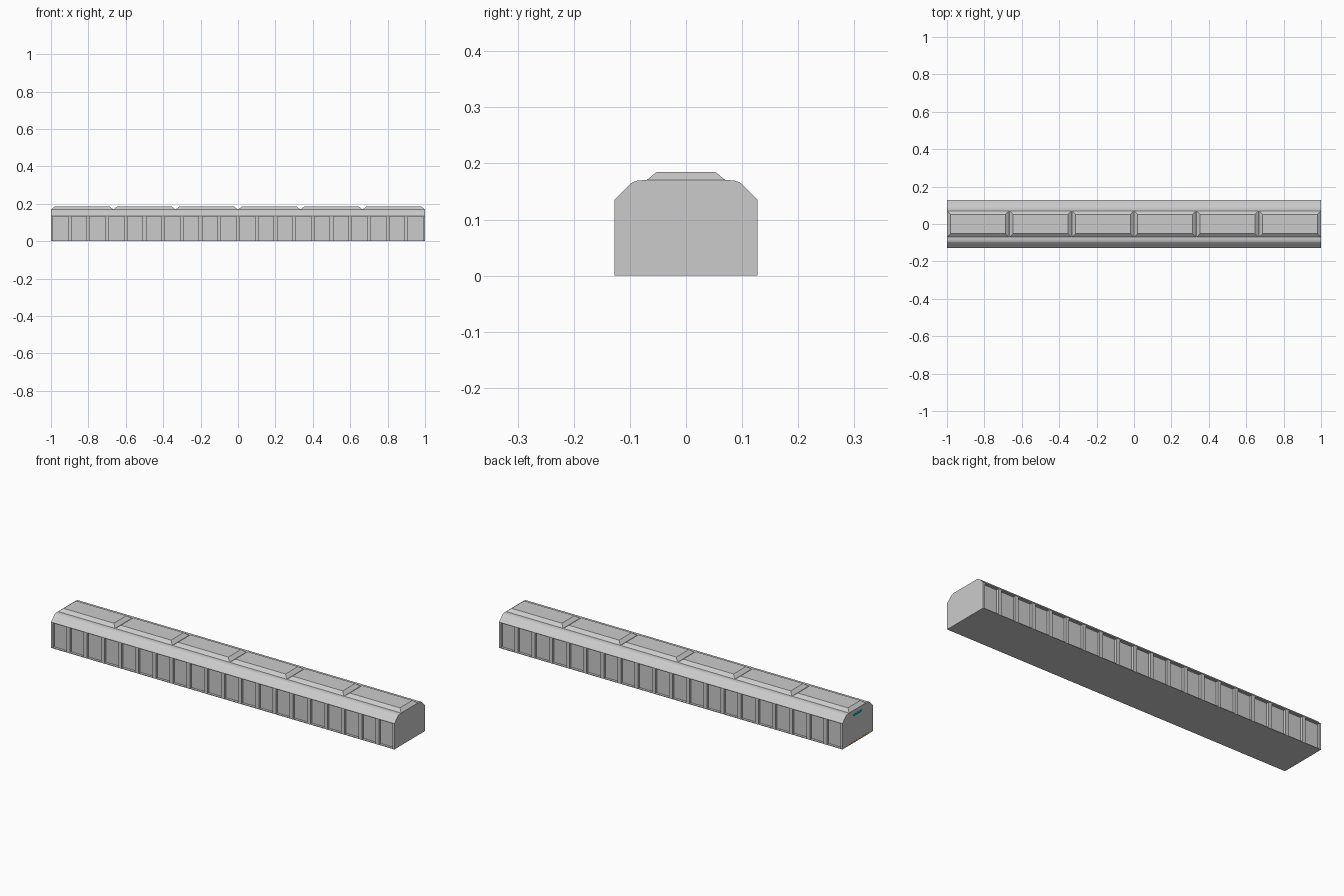
import bpy, bmesh

if "Cube" in bpy.data.objects:
    bpy.data.objects.remove(bpy.data.objects["Cube"])


def new_object(name, bm, material=None):
    bmesh.ops.recalc_face_normals(bm, faces=bm.faces[:])
    mesh = bpy.data.meshes.new(name)
    bm.to_mesh(mesh)
    bm.free()
    obj = bpy.data.objects.new(name, mesh)
    bpy.context.scene.collection.objects.link(obj)
    if material:
        mesh.materials.append(material)
    return obj


def loft(name, loops, material=None):
    """Closed solid between two matching loops of points."""
    bm = bmesh.new()
    a, b = [[bm.verts.new(p) for p in loop] for loop in loops]
    n = len(a)
    bm.faces.new(a)
    bm.faces.new(b[::-1])
    for i in range(n):
        j = (i + 1) % n
        bm.faces.new((a[i], b[i], b[j], a[j]))
    return new_object(name, bm, material)


def extrude_x(name, half, x0, x1, material=None):
    """Mirror a half (y, z) profile, listed bottom to top, and run it along x."""
    profile = half + [(-y, z) for y, z in reversed(half)]
    return loft(name, [[(x, y, z) for y, z in profile] for x in (x0, x1)], material)


def color(name, rgba):
    mat = bpy.data.materials.new(name)
    mat.diffuse_color = rgba
    mat.use_nodes = True
    mat.node_tree.nodes["Principled BSDF"].inputs["Base Color"].default_value = mat.diffuse_color
    return mat


W, CORE, SILL, EAVE = 0.127, 0.114, 0.003, 0.133

# Base plate, recessed wall core and rounded roof
extrude_x("base_sill", [(W, 0), (W, SILL)], -1, 1)
extrude_x("wall_core", [(CORE, SILL), (CORE, EAVE)], -1, 1)
extrude_x("roof", [(W, EAVE), (W, 0.136), (0.103, 0.160), (0.096, 0.166),
                   (0.088, 0.169), (0.078, 0.170)], -1, 1)

# Pilasters framing twenty recessed panels per side
panels, rib = 20, 0.02
bm = bmesh.new()
for side in (-1, 1):
    for i in range(panels + 1):
        x = -1 + 2 * i / panels
        x0, x1 = max(-1, x - rib / 2), min(1, x + rib / 2)
        verts = bmesh.ops.create_cube(bm, size=1)["verts"]
        bmesh.ops.scale(bm, vec=(x1 - x0, W - CORE, EAVE - SILL), verts=verts)
        bmesh.ops.translate(bm, vec=((x0 + x1) / 2, side * (W + CORE) / 2,
                                     (EAVE + SILL) / 2), verts=verts)
new_object("wall_pilasters", bm)

# Six bevelled roof panels
count = 6
for i in range(count):
    x0, x1 = -1 + 2 * i / count, -1 + 2 * (i + 1) / count
    loops = []
    for inset, half, z in ((0, 0.071, 0.1695), (0.02, 0.052, 0.185)):
        loops.append([(x0 + inset, -half, z), (x1 - inset, -half, z),
                      (x1 - inset, half, z), (x0 + inset, half, z)])
    loft(f"roof_panel_{i + 1}", loops)

# Small coloured strips on the left end
extrude_x("end_lamp", [(0.03, 0.138), (0.04, 0.15)], -1.0006, -0.999,
          color("teal", (0.0, 0.35, 0.38, 1)))
extrude_x("end_threshold", [(0.09, 0.0), (0.09, 0.006)], -1.0006, -0.999,
          color("amber", (0.6, 0.35, 0.05, 1)))
